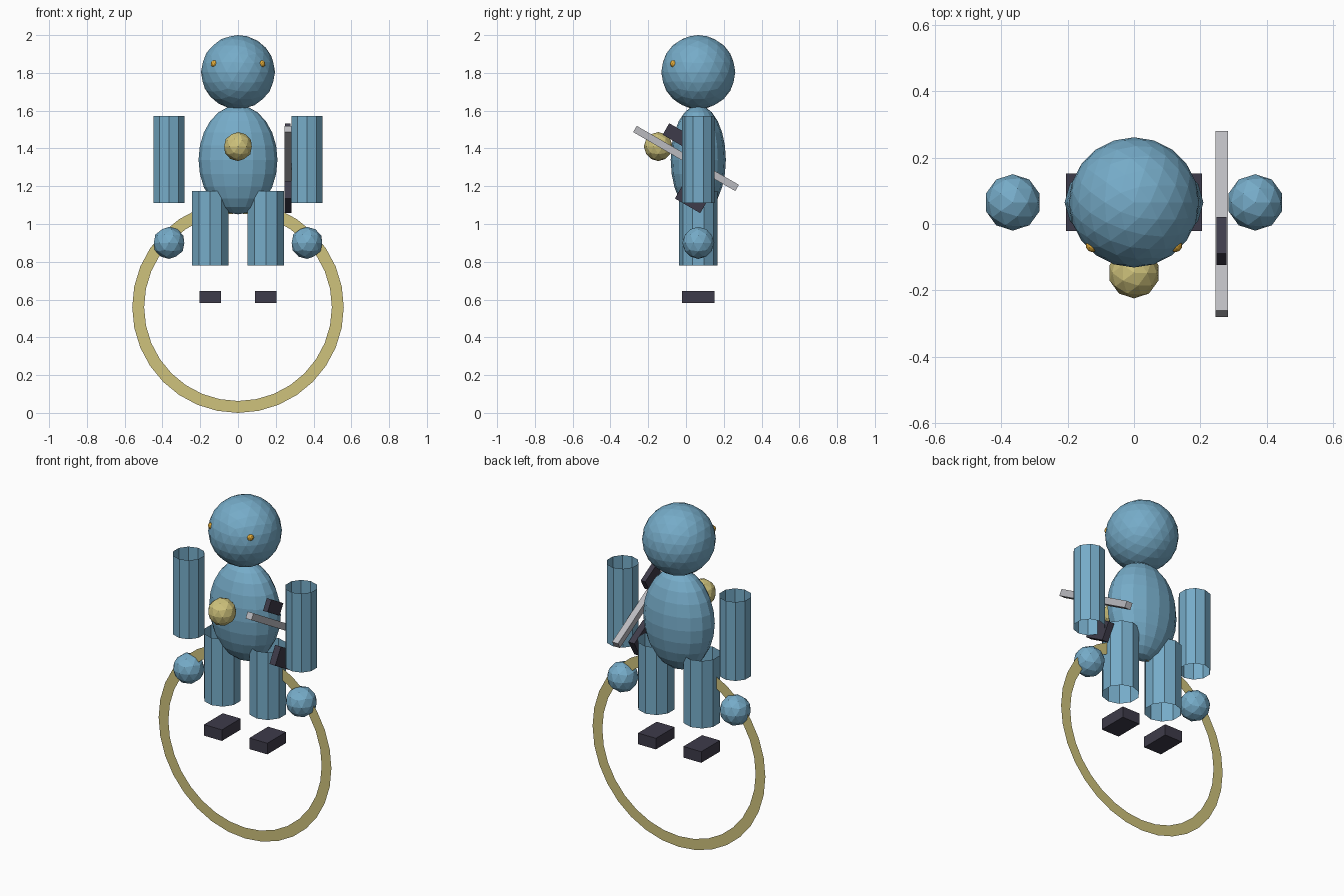
import bpy, bmesh, math
from mathutils import Matrix, Vector

if "Cube" in bpy.data.objects:
    bpy.data.objects.remove(bpy.data.objects["Cube"])

Y0 = 0.065  # depth of the figure's centre plane


def material(name, rgb):
    m = bpy.data.materials.new(name)
    m.diffuse_color = (*rgb, 1)
    m.use_nodes = True
    m.node_tree.nodes["Principled BSDF"].inputs["Base Color"].default_value = m.diffuse_color
    return m


BLUE = material("soft_blue", (0.18, 0.41, 0.58))
GOLD = material("pale_gold", (0.62, 0.54, 0.20))
DARK = material("dark_slate", (0.048, 0.044, 0.068))
GREY = material("light_grey", (0.50, 0.50, 0.53))
ORANGE = material("orange", (0.75, 0.40, 0.04))


def finish(name, bm, mat, loc, rot=(0, 0, 0)):
    me = bpy.data.meshes.new(name)
    bm.to_mesh(me)
    bm.free()
    me.materials.append(mat)
    ob = bpy.data.objects.new(name, me)
    ob.location = loc
    ob.rotation_euler = rot
    bpy.context.collection.objects.link(ob)
    return ob


def ball(name, r, loc, mat, detail=2):
    bm = bmesh.new()
    bmesh.ops.create_icosphere(bm, subdivisions=detail, radius=r)
    return finish(name, bm, mat, loc)


def tube(name, r, z0, z1, x, mat):
    # open-ended ten-sided tube
    bm = bmesh.new()
    bmesh.ops.create_cone(bm, cap_ends=False, segments=10, radius1=r, radius2=r, depth=z1 - z0)
    return finish(name, bm, mat, (x, Y0, (z0 + z1) / 2))


def box(name, size, loc, mat, rot=(0, 0, 0)):
    bm = bmesh.new()
    bmesh.ops.create_cube(bm, size=1, matrix=Matrix.Diagonal((*size, 1)))
    return finish(name, bm, mat, loc, rot)


# Head and egg-shaped body
ball("head", 0.196, (0, Y0, 1.804), BLUE, 3)
bm = bmesh.new()
bmesh.ops.create_uvsphere(bm, u_segments=16, v_segments=12, radius=1,
                          matrix=Matrix.Diagonal((0.209, 0.146, 0.289, 1)))
finish("body", bm, BLUE, (0, Y0, 1.34))

# Chest ball
ball("chest_ball", 0.077, (0, -0.147, 1.41), GOLD)

# Paired parts
for side, s in (("left", -1), ("right", 1)):
    ball(side + "_eye", 0.02, (s * 0.125, -0.065, 1.848), ORANGE)
    tube(side + "_arm", 0.087, 1.11, 1.572, s * 0.365, BLUE)
    ball(side + "_hand", 0.085, (s * 0.365, Y0, 0.9), BLUE)
    tube(side + "_leg", 0.101, 0.78, 1.175, s * 0.147, BLUE)
    box(side + "_foot", (0.116, 0.173, 0.065), (s * 0.147, Y0, 0.613), DARK)

# Flat upright ring
bm = bmesh.new()
N = 32
loops = []
for r in (0.56, 0.497):
    loops.append([bm.verts.new((r * math.cos(2 * math.pi * i / N), 0,
                                r * math.sin(2 * math.pi * i / N))) for i in range(N)])
outer, inner = loops
for i in range(N):
    j = (i + 1) % N
    bm.faces.new((outer[i], outer[j], inner[j], inner[i]))
finish("ring", bm, GOLD, (0, Y0, 0.56))

# Tilted bar with a block above and a block below
TILT = math.radians(-30)
centre = Vector((0.264, 0, 1.347))
turn = Matrix.Rotation(TILT, 3, 'X')
for name, width, (u0, u1), (v0, v1), mat in (
        ("bar", 0.038, (-0.312, 0.312), (-0.019, 0.019), GREY),
        ("upper_block", 0.03, (-0.17, -0.043), (0.047, 0.117), DARK),
        ("lower_block", 0.038, (0.055, 0.21), (-0.213, -0.107), DARK)):
    offset = turn @ Vector((0, (u0 + u1) / 2, (v0 + v1) / 2))
    box(name, (width, u1 - u0, v1 - v0), centre + offset, mat, (TILT, 0, 0))
